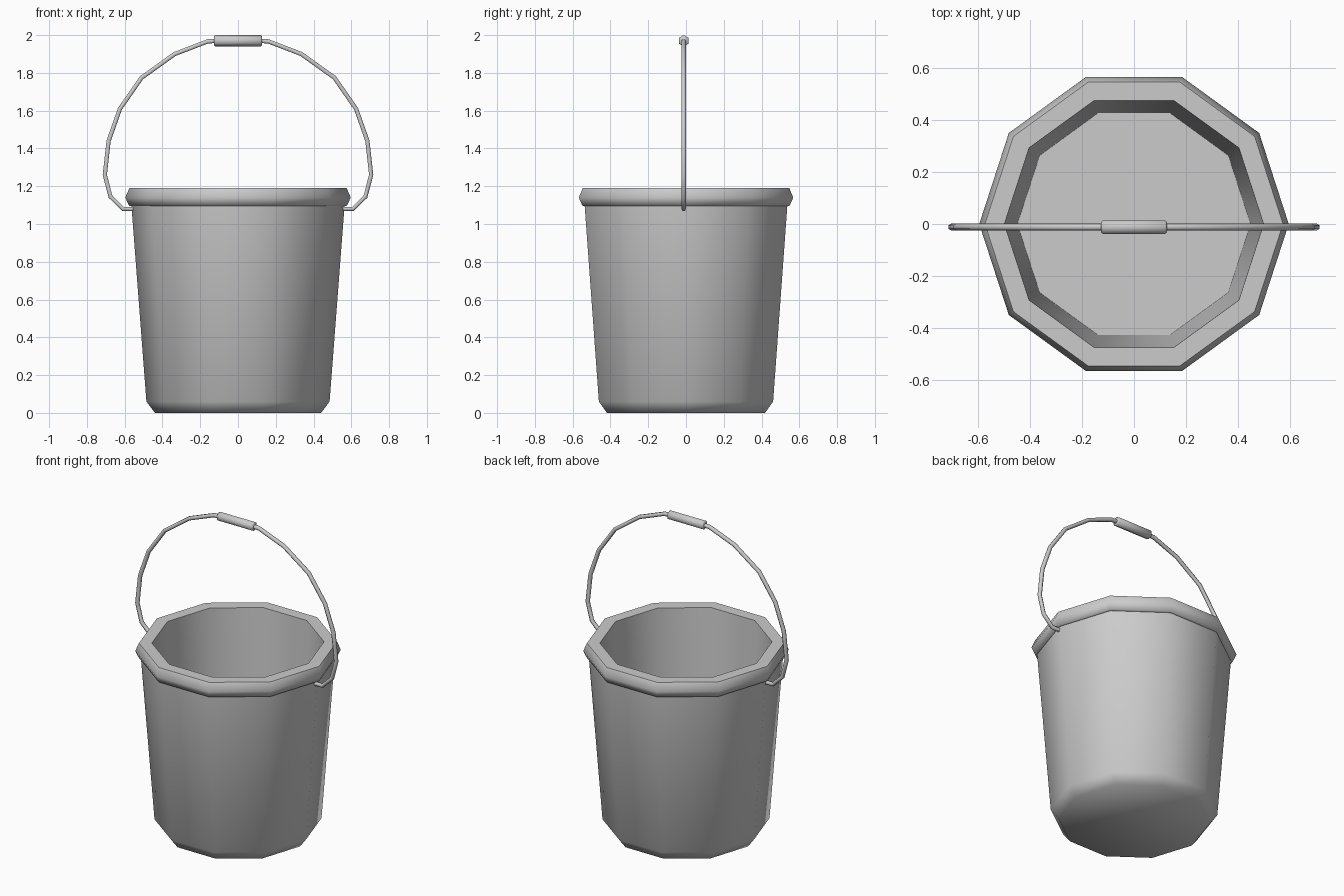
import bpy, bmesh, math
from mathutils import Matrix

cube = bpy.data.objects.get("Cube")
if cube:
    bpy.data.objects.remove(cube, do_unlink=True)

# One plain grey for everything
grey = bpy.data.materials.new("grey_metal")
grey.use_nodes = True
colour = (0.6, 0.6, 0.6, 1)
grey.diffuse_color = colour
grey.node_tree.nodes["Principled BSDF"].inputs["Base Color"].default_value = colour

HANDLE_Y = -0.012


def finish(obj, angle):
    obj.data.materials.clear()
    obj.data.materials.append(grey)
    bpy.ops.object.select_all(action='DESELECT')
    obj.select_set(True)
    bpy.context.view_layer.objects.active = obj
    bpy.ops.object.shade_smooth_by_angle(angle=math.radians(angle))


def lathe(name, profile, sides, angle, matrix=Matrix()):
    """Revolve (radius, height) points around z and cap both ends."""
    bm = bmesh.new()
    rings = []
    for r, z in profile:
        rings.append([bm.verts.new((r * math.cos(math.tau * i / sides),
                                    r * math.sin(math.tau * i / sides), z))
                      for i in range(sides)])
    for a, b in zip(rings, rings[1:]):
        for i in range(sides):
            j = (i + 1) % sides
            bm.faces.new((a[i], a[j], b[j], b[i]))
    bm.faces.new(rings[0][::-1])
    bm.faces.new(rings[-1])
    bmesh.ops.recalc_face_normals(bm, faces=bm.faces)
    bm.transform(matrix)
    mesh = bpy.data.meshes.new(name)
    bm.to_mesh(mesh)
    bm.free()
    obj = bpy.data.objects.new(name, mesh)
    bpy.context.collection.objects.link(obj)
    finish(obj, angle)
    return obj


# Bucket: chamfered base, tapered wall, rolled rim, inner wall and floor
lathe("bucket", [(0.44, 0), (0.485, 0.06), (0.564, 1.095), (0.577, 1.097),
                 (0.597, 1.14), (0.575, 1.19), (0.50, 1.19), (0.45, 0.06)],
      10, 65)

# Wire handle: half path mirrored across x
half = [(0.55, 1.08), (0.61, 1.08), (0.675, 1.145), (0.705, 1.26),
        (0.685, 1.44), (0.625, 1.61), (0.51, 1.775), (0.335, 1.90),
        (0.16, 1.967), (0.10, 1.97)]
path = half + [(-x, z) for x, z in reversed(half)]
curve = bpy.data.curves.new("wire_handle", 'CURVE')
curve.dimensions = '3D'
curve.bevel_depth = 0.013
curve.bevel_resolution = 1
curve.use_fill_caps = True
spline = curve.splines.new('POLY')
spline.points.add(len(path) - 1)
for point, (x, z) in zip(spline.points, path):
    point.co = (x, HANDLE_Y, z, 1)
wire = bpy.data.objects.new("wire_handle", curve)
bpy.context.collection.objects.link(wire)
bpy.ops.object.select_all(action='DESELECT')
wire.select_set(True)
bpy.context.view_layer.objects.active = wire
bpy.ops.object.convert(target='MESH')
finish(bpy.context.view_layer.objects.active, 65)

# Hexagonal grip with chamfered ends, laid along x
lathe("grip", [(0.023, -0.127), (0.03, -0.12), (0.03, 0.12), (0.023, 0.127)],
      6, 65, Matrix.Translation((0, HANDLE_Y, 1.97)) @ Matrix.Rotation(math.pi / 2, 4, 'Y'))
